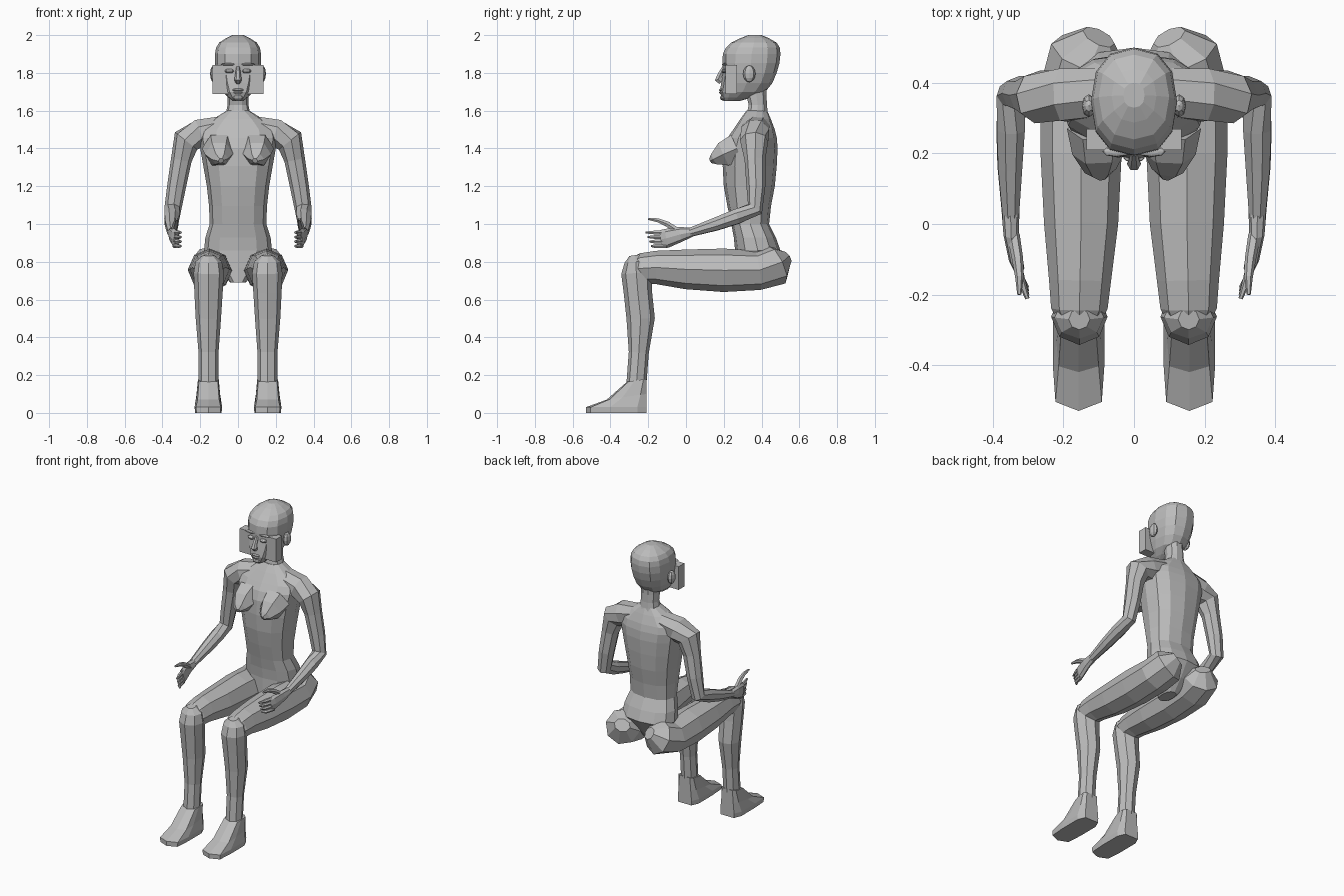
import bpy, bmesh, math
from mathutils import Matrix, Vector

cube = bpy.data.objects.get("Cube")
if cube:
    bpy.data.objects.remove(cube, do_unlink=True)

GREY = (.5, .5, .5, 1)
material = bpy.data.materials.new("matte grey")
material.use_nodes = True
material.diffuse_color = GREY
material.node_tree.nodes["Principled BSDF"].inputs["Base Color"].default_value = GREY


def finish(name, bm, mirrored):
    bmesh.ops.recalc_face_normals(bm, faces=bm.faces)
    mesh = bpy.data.meshes.new(name)
    bm.to_mesh(mesh)
    bm.free()
    mesh.materials.append(material)
    part = bpy.data.objects.new(name, mesh)
    bpy.context.collection.objects.link(part)
    if mirrored:
        part.modifiers.new("mirror", 'MIRROR').use_mirror_merge = False


def skin(name, loops, mirrored):
    """Bridge equal loops of points and cap both ends."""
    bm = bmesh.new()
    rows = [[bm.verts.new(point) for point in loop] for loop in loops]
    for lower, upper in zip(rows, rows[1:]):
        for i in range(len(lower)):
            bm.faces.new((lower[i - 1], lower[i], upper[i], upper[i - 1]))
    bm.faces.new(rows[0])
    bm.faces.new(rows[-1])
    finish(name, bm, mirrored)


def circle(sides):
    angles = [math.tau * i / sides for i in range(sides)]
    return [(math.cos(angle), math.sin(angle)) for angle in angles]


def squarer(value):
    return math.copysign(abs(value) ** .85, value)


def smooth_rings(keys):
    """Insert a curved in-between ring after each key ring."""
    keys = [Vector(key) for key in keys]
    padded = [keys[0]] + keys + [keys[-1]]
    rings = []
    for before, start, end, after in zip(padded, keys, keys[1:], padded[3:]):
        rings += [start, (start + end) / 2 + (start + end - before - after) / 16]
    return rings + [keys[-1]]


def stack(name, keys, sides=12):
    """Level rings of (height, half width, front, back)."""
    loops = []
    for height, half, front, back in smooth_rings(keys):
        middle, depth = (front + back) / 2, (back - front) / 2
        loops.append([(half * squarer(c), middle + depth * squarer(s), height)
                      for c, s in circle(sides)])
    skin(name, loops, False)


def limb(name, rings, sides=8, reference=(1, 0, 0), mirrored=True):
    """Rings of (x, y, z, radius along reference, optional second radius)."""
    points = [Vector(ring[:3]) for ring in rings]
    steps = [(b - a).normalized() for a, b in zip(points, points[1:])]
    loops = []
    for point, ring, into, out in zip(points, rings, steps[:1] + steps, steps + steps[-1:]):
        along = (into + out).normalized()
        across = Vector(reference)
        across = (across - along * across.dot(along)).normalized()
        other = along.cross(across)
        loops.append([point + across * ring[3] * c + other * ring[-1] * s
                      for c, s in circle(sides)])
    skin(name, loops, mirrored)


def ball(name, centre, radii, mirrored=False):
    """Coarse faceted ellipsoid."""
    bm = bmesh.new()
    shape = Matrix.Translation(centre) @ Matrix.Diagonal((*radii, 1))
    bmesh.ops.create_uvsphere(bm, u_segments=8, v_segments=6, radius=1, matrix=shape)
    finish(name, bm, mirrored)


# Torso from crotch to collar, then bust and neck
stack("torso", [
    (.69, .04, .25, .38), (.86, .18, .26, .5), (1, .15, .24, .44), (1.2, .165, .2, .47),
    (1.4, .2, .2, .485), (1.5, .2, .25, .47), (1.6, .06, .32, .43)])
limb("breasts", [(.1, .27, 1.4, .09), (.1, .2, 1.37, .075),
                 (.095, .15, 1.345, .045, .035), (.09, .13, 1.335, .015)], sides=6)
stack("neck", [(1.57, .07, .31, .44), (1.63, .055, .33, .43), (1.73, .055, .3, .43)], sides=10)

# Head from jaw to crown
stack("head", [
    (1.65, .025, .2, .28), (1.7, .08, .18, .42), (1.8, .115, .195, .48),
    (1.9, .122, .195, .5), (1.96, .1, .24, .48), (2, .03, .33, .4)])

# Face
limb("nose", [(0, .2, 1.83, .01), (0, .18, 1.79, .015), (0, .17, 1.765, .02),
              (0, .185, 1.75, .015)], sides=6, mirrored=False)
ball("upper_lip", (0, .187, 1.71), (.03, .012, .008))
ball("lower_lip", (0, .187, 1.695), (.025, .012, .008))
ball("chin", (0, .2, 1.668), (.03, .02, .015))
ball("eyes", (.045, .203, 1.81), (.025, .015, .012), mirrored=True)
ball("brows", (.05, .205, 1.845), (.04, .015, .007), mirrored=True)
ball("ears", (.128, .335, 1.795), (.02, .033, .045), mirrored=True)

# Square block crossing the cheeks
bm = bmesh.new()
block_shape = Matrix.Translation((0, .24, 1.765)) @ Matrix.Diagonal((.27, .06, .155, 1))
bmesh.ops.create_cube(bm, size=1, matrix=block_shape)
finish("cheek_block", bm, False)

# Arms, bending at shoulder and elbow
limb("arms", [
    (.07, .37, 1.515, .075, .06), (.2, .365, 1.48, .08), (.275, .36, 1.44, .075),
    (.3, .365, 1.34, .055), (.325, .37, 1.2, .05), (.345, .365, 1.08, .045),
    (.35, .27, 1.04, .043), (.352, .16, 1, .037), (.35, .02, .955, .025)],
    reference=(1, 1, 0))

# Hands, with fingers curling inward
limb("palms", [(.35, .03, .957, .025), (.348, -.03, .945, .022, .04),
               (.335, -.1, .925, .02, .05), (.325, -.13, .92, .015, .048)])
for i, finger in enumerate(("index", "middle", "ring", "little")):
    height = .955 - .024 * i
    limb(finger + "_fingers", [
        (.335, -.1, height, .013), (.32, -.16, height, .012),
        (.302, -.212 + .01 * i, height, .006)], sides=6)
limb("thumbs", [(.342, -.03, .955, .018), (.33, -.1, 1, .016),
                (.325, -.15, 1.02, .012), (.325, -.2, 1.027, .006)], sides=6)

# Buttocks and thighs
limb("thighs", [
    (.1, .53, .82, .05, .04), (.13, .48, .785, .11), (.147, .38, .755, .12, .105),
    (.15, .2, .755, .115), (.15, 0, .76, .105), (.153, -.16, .77, .088),
    (.155, -.24, .765, .08), (.155, -.3, .76, .05)])

# Knees and shins
limb("shins", [
    (.155, -.27, .835, .03), (.155, -.265, .8, .07, .06), (.155, -.263, .74, .08),
    (.156, -.255, .64, .075), (.157, -.24, .5, .067, .075),
    (.156, -.25, .32, .053), (.156, -.262, .16, .053)])


# Feet: one sole outline, shrinking and tilting up to the ankle
def foot_ring(half, toe, heel_height, toe_height):
    side = [(.7, 0), (1, .15), (1, .6), (.9, .92), (0, 1)]
    outline = side + [(-across, along) for across, along in side[-2::-1]]
    heel = Vector((.157, -.21, heel_height))
    run = Vector((0, toe, toe_height)) - Vector((0, heel.y, heel_height))
    return [heel + run * along + Vector((half * across, 0, 0)) for across, along in outline]


skin("feet", [
    foot_ring(half=.07, toe=-.53, heel_height=0, toe_height=0),
    foot_ring(half=.073, toe=-.53, heel_height=.03, toe_height=.03),
    foot_ring(half=.063, toe=-.42, heel_height=.1, toe_height=.07),
    foot_ring(half=.055, toe=-.312, heel_height=.18, toe_height=.165)], True)
